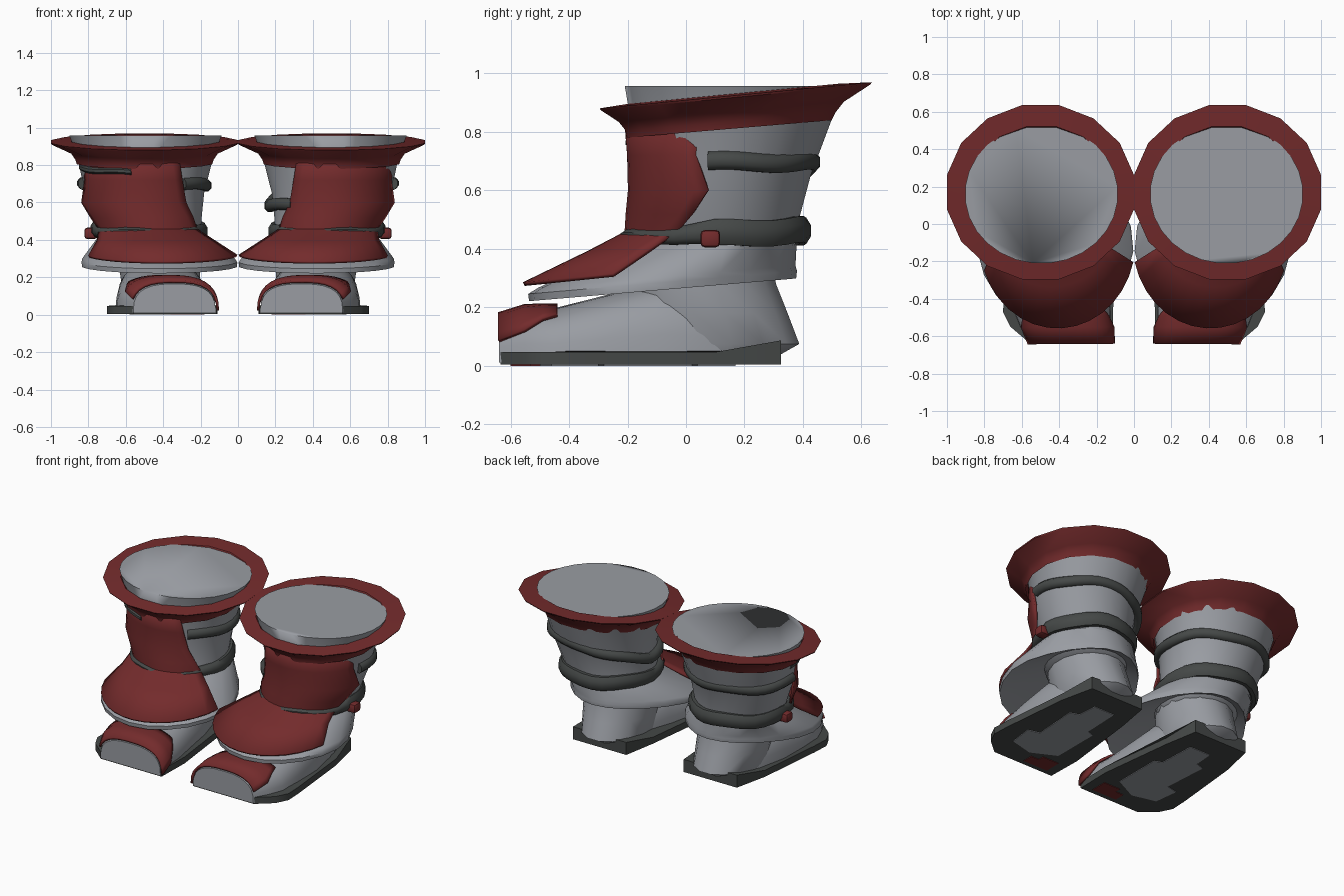
import bpy, bmesh, math
from math import sin, cos, radians, pi

if "Cube" in bpy.data.objects:
    bpy.data.objects.remove(bpy.data.objects["Cube"])


def material(name, rgb):
    m = bpy.data.materials.new(name)
    m.diffuse_color = (*rgb, 1)
    m.use_nodes = True
    m.node_tree.nodes["Principled BSDF"].inputs["Base Color"].default_value = m.diffuse_color
    return m


RED = material("dark red", (0.172, 0.024, 0.025))
GREY = material("light grey", (0.32, 0.335, 0.365))
DARK = material("charcoal", (0.06, 0.066, 0.064))


def finish(name, bm, mat, solid=0, angle=35, mirror=True):
    """Turn a bmesh into a smooth-shaded object, mirrored to the other boot."""
    bmesh.ops.recalc_face_normals(bm, faces=bm.faces)
    me = bpy.data.meshes.new(name)
    bm.to_mesh(me)
    bm.free()
    me.materials.append(mat)
    ob = bpy.data.objects.new(name, me)
    bpy.context.collection.objects.link(ob)
    bpy.ops.object.select_all(action='DESELECT')
    ob.select_set(True)
    bpy.context.view_layer.objects.active = ob
    bpy.ops.object.shade_smooth_by_angle(angle=radians(angle))
    if solid:
        s = ob.modifiers.new("thickness", 'SOLIDIFY')
        s.thickness = solid
        s.offset = 0
    if mirror:
        ob.modifiers.new("other boot", 'MIRROR').use_mirror_merge = False
    return ob


def loft(name, rows, mat, closed=True, caps=True, loop=False, solid=0, angle=35,
         mirror=True):
    """Skin rows of points that all have the same length."""
    bm = bmesh.new()
    vs = [[bm.verts.new(p) for p in row] for row in rows]
    n = len(rows[0])
    pairs = list(zip(vs, vs[1:]))
    if loop:
        pairs.append((vs[-1], vs[0]))
    for a, b in pairs:
        for i in range(n if closed else n - 1):
            j = (i + 1) % n
            bm.faces.new((a[i], a[j], b[j], b[i]))
    if caps:
        bm.faces.new(vs[0])
        bm.faces.new(vs[-1])
    return finish(name, bm, mat, solid, angle, mirror)


def ring(cx, cy, z, rx, ry, tilt=0.0, pinch=0.0, n=16):
    """Ellipse rising by tilt towards the back, its back half pinched."""
    out = []
    for i in range(n):
        a = 2 * pi * (i + 0.5) / n
        dy = ry * sin(a) * 1.01
        w = rx * 1.019 * (1 - pinch * max(0, sin(a)))
        out.append((cx + w * cos(a), cy + dy, z + tilt * dy))
    return out


def arc(cx, cy, z, rx, ry, tilt, a0, a1, n=14):
    """Elliptical arc, angle measured from the front towards the outer side."""
    out = []
    for i in range(n + 1):
        a = radians(a0 + (a1 - a0) * i / n)
        dy = -ry * cos(a)
        out.append((cx + rx * sin(a), cy + dy, z + tilt * dy))
    return out


# Leg shaft and ankle
loft("boot_shaft", [ring(*r, n=28) for r in (
    (.495, .16, .957, .402, .368), (.495, .155, .85, .36, .345),
    (.50, .125, .65, .315, .30), (.48, .11, .5, .28, .275),
    (.46, .10, .40, .27, .27), (.43, .06, .30, .225, .25))], GREY, angle=100)
loft("heel", [ring(*r) for r in (
    (.42, .06, .34, .215, .24), (.42, .06, .28, .22, .25),
    (.415, .08, .18, .21, .27), (.41, .10, .075, .20, .29),
    (.41, .08, .03, .18, .23))], GREY)

# Wide tilted brim at the top
loft("brim", [ring(*r) for r in (
    (.50, .148, .81, .362, .353, .085), (.50, .152, .835, .37, .362, .085),
    (.50, .155, .868, .392, .388, .09), (.50, .17, .918, .497, .465, .096),
    (.50, .17, .925, .50, .47, .096),
    (.495, .16, .93, .395, .365, .096), (.495, .16, .88, .35, .33, .09))],
    RED, caps=False)

# Grey flared skirt around the ankle
loft("ankle_skirt", [ring(*r, n=22) for r in (
    (.46, .10, .43, .27, .27), (.455, .09, .41, .295, .285),
    (.425, -.065, .305, .405, .435, .085, .22), (.42, -.08, .285, .413, .455, .085, .22),
    (.42, -.08, .26, .41, .452, .085, .22), (.42, -.04, .29, .34, .38, .06, .15),
    (.42, .05, .33, .22, .24))], GREY, caps=False)

# Red front flap, spreading out over the ankle
loft("front_flap", [arc(*r) for r in (
    (.49, .13, .85, .34, .335, 0, -30, 76), (.49, .13, .72, .34, .325, 0, -34, 73),
    (.50, .12, .60, .335, .312, 0, -41, 82), (.48, .11, .52, .315, .31, 0, -49, 74),
    (.47, .10, .455, .30, .305, 0, -56, 64), (.44, .02, .40, .34, .355, .04, -66, 66),
    (.408, -.10, .325, .412, .455, .1, -77, 71))],
    RED, closed=False, caps=False, solid=.014, angle=50)


def strap(name, cx, cy, z, rx, ry, a0, a1, height, width, rise, side=0, n=28):
    """Flattened tube around the shaft; height and rise depend on the angle."""
    full = a1 - a0 >= 360
    rows = []
    for i in range(n if full else n + 1):
        a = radians(a0 + (a1 - a0) * i / n)
        h = height(a)
        row = []
        for k in range(8):
            b = 2 * pi * (k + .5) / 8
            w = width * cos(b)
            row.append(((side or 1) * (cx + (rx + w) * sin(a)),
                        cy - (ry + w) * cos(a),
                        z + rise(a) + .006 * sin(5 * a) + h * sin(b)))
        rows.append(row)
    loft(name, rows, DARK, caps=not full, loop=full, angle=50, mirror=not side)


# Wrapped straps: the right one sags on its inner side
strap("upper_strap_right", .50, .13, .697, .33, .30, 80, 322, lambda a: .034, .032,
      lambda a: -.11 * min(1, max(0, (a - 3.3) / 1.4)), 1)
strap("upper_strap_left", .50, .13, .697, .33, .30, 80, 322, lambda a: .034, .032,
      lambda a: 0, -1)
strap("strap_end_left", .50, .13, .752, .325, .318, 12, 88, lambda a: .02, .028,
      lambda a: .03 * sin(a), -1)
strap("ankle_strap", .475, .10, .452, .285, .30, 0, 360,
      lambda a: .048 - .028 * max(0, cos(a)) ** .7, .03, lambda a: -.01 * cos(a))

# Bead on the outer side of the ankle strap
bm = bmesh.new()
bmesh.ops.create_cube(bm, size=1)
bmesh.ops.scale(bm, vec=(.07, .068, .06), verts=bm.verts)
bmesh.ops.bevel(bm, geom=bm.edges[:], offset=.016, segments=2, profile=.5,
                affect='EDGES')
bmesh.ops.translate(bm, vec=(.787, .083, .435), verts=bm.verts)
finish("strap_bead", bm, RED)


def section(y, x0, x1, top, a0=0, a1=180, grow=0.0, n=14):
    """Domed foot cross-section from the outer side over to the inner side."""
    cx, rx = (x0 + x1) / 2, (x1 - x0) / 2 + grow
    h = top - .012 + grow
    out = []
    for i in range(n + 1):
        a = radians(a0 + (a1 - a0) * i / n)
        c, s = cos(a), max(0, sin(a))
        out.append((cx + rx * math.copysign(abs(c) ** .75, c), y, .012 + h * s ** .7))
    return out


# Foot, cut flat at the toe
FOOT = [(-.640, .12, .56, .165), (-.55, .12, .61, .195), (-.45, .125, .65, .197),
        (-.30, .145, .655, .235), (-.10, .17, .65, .285), (.10, .22, .61, .27),
        (.24, .27, .55, .18)]
loft("foot", [section(*f) for f in FOOT], GREY)

# Red toe cap over the top and inner side
loft("toe_cap", [section(*FOOT[0], 18, 179, .012), section(*FOOT[1], 26, 172, .01),
                 section(-.49, .12, .635, .197, 42, 150, .009),
                 section(-.44, .125, .65, .198, 50, 135, .008)],
     RED, closed=False, caps=False, solid=.014)

# Flat sole, rising at the heel
SOLE = [(.115, -.635), (.56, -.635), (.66, -.55), (.70, -.47), (.695, -.36),
        (.65, .10), (.60, .325), (.21, .325), (.17, .10), (.11, -.40)]


def sole_row(z, lift=0):
    return [(x, y, z + lift * max(0, (y - .10) / .225)) for x, y in SOLE]


loft("sole", [sole_row(.004), sole_row(.047, .04)], DARK)


def plate(name, outline, mat):
    loft(name, [[(x, y, z) for x, y in outline] for z in (0, .006)], mat)


# Worn patches under the sole
plate("sole_patch", [(.24, -.42), (.40, -.50), (.56, -.46), (.58, -.30), (.50, -.28),
                     (.52, .02), (.46, .04), (.45, .17), (.30, .17), (.29, -.08),
                     (.24, -.10)], GREY)
plate("toe_patch", [(.18, -.60), (.36, -.60), (.36, -.53), (.30, -.53),
                    (.30, -.49), (.18, -.49)], RED)
